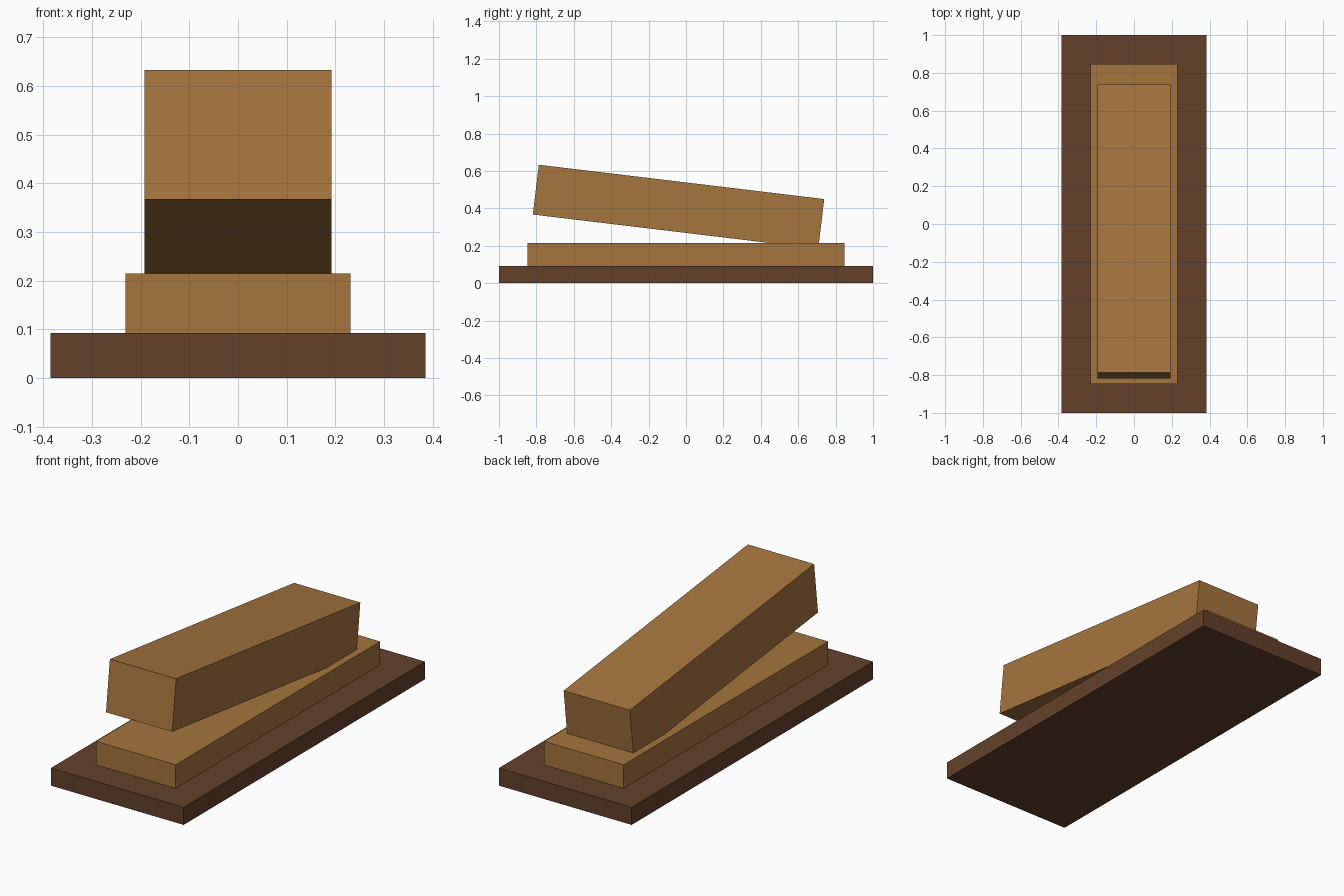
import bpy
from math import radians

if "Cube" in bpy.data.objects:
    bpy.data.objects.remove(bpy.data.objects["Cube"])


def material(name, color):
    mat = bpy.data.materials.new(name)
    mat.diffuse_color = (*color, 1)
    mat.use_nodes = True
    mat.node_tree.nodes["Principled BSDF"].inputs["Base Color"].default_value = mat.diffuse_color
    return mat


def block(name, size, center, mat, tilt=0):
    bpy.ops.mesh.primitive_cube_add(size=1, location=center)
    ob = bpy.context.object
    ob.name = name
    ob.scale = size
    bpy.ops.object.transform_apply(location=False, rotation=False, scale=True)
    ob.rotation_euler.x = radians(tilt)
    ob.data.materials.append(mat)
    return ob


dark_wood = material("dark_wood", (0.125, 0.053, 0.023))
light_wood = material("light_wood", (0.376, 0.178, 0.048))

# wide dark base board
block("base_board", (0.77, 2.0, 0.092), (0, 0, 0.046), dark_wood)

# lower block resting on the base
block("lower_block", (0.462, 1.694, 0.123), (0, 0, 0.1535), light_wood)

# tilted upper block, its back end sunk into the lower block
block("tilted_upper_block", (0.384, 1.537, 0.268), (0, -0.04, 0.4085), light_wood, tilt=-6.85)
